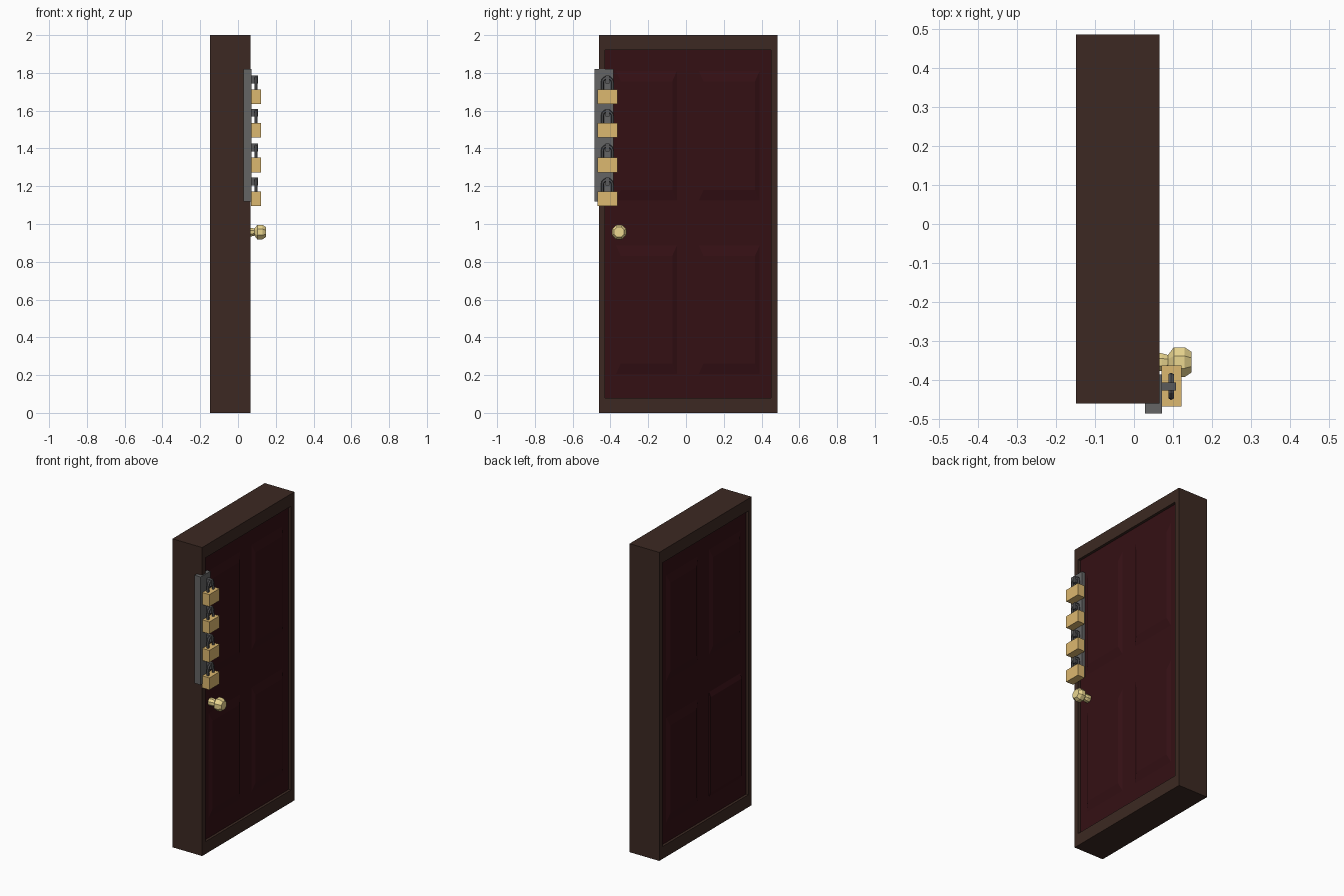
import bpy, bmesh, math
from mathutils import Vector

if "Cube" in bpy.data.objects:
    bpy.data.objects.remove(bpy.data.objects["Cube"])


def material(name, rgb):
    m = bpy.data.materials.new(name)
    m.diffuse_color = (*rgb, 1)
    m.use_nodes = True
    m.node_tree.nodes["Principled BSDF"].inputs["Base Color"].default_value = m.diffuse_color
    return m


FRAME = material("dark_wood", (0.045, 0.022, 0.016))
DOOR = material("maroon_paint", (0.034, 0.005, 0.007))
STEEL = material("steel", (0.13, 0.13, 0.13))
DARK = material("dark_steel", (0.1, 0.1, 0.105))
BRASS = material("brass", (0.72, 0.48, 0.16))
GOLD = material("pale_gold", (0.83, 0.68, 0.28))


def finish(name, bm, mat):
    bmesh.ops.recalc_face_normals(bm, faces=bm.faces[:])
    me = bpy.data.meshes.new(name)
    bm.to_mesh(me)
    bm.free()
    me.materials.append(mat)
    ob = bpy.data.objects.new(name, me)
    bpy.context.collection.objects.link(ob)
    return ob


def box(name, lo, hi, mat):
    bm = bmesh.new()
    bmesh.ops.create_cube(bm, size=1)
    for v in bm.verts:
        v.co = Vector([lo[i] + (v.co[i] + 0.5) * (hi[i] - lo[i]) for i in range(3)])
    return finish(name, bm, mat)


def loft(name, rings, mat):
    """Skin a list of closed rings and cap both ends."""
    bm = bmesh.new()
    loops = [[bm.verts.new(p) for p in r] for r in rings]
    n = len(loops[0])
    for a, b in zip(loops, loops[1:]):
        for i in range(n):
            j = (i + 1) % n
            bm.faces.new((a[i], a[j], b[j], b[i]))
    bm.faces.new(loops[0])
    bm.faces.new(loops[-1])
    return finish(name, bm, mat)


# Door frame: rectangular ring with an open centre
X0, X1 = -0.148, 0.065
outer = [(-0.46, 0), (0.485, 0), (0.485, 2), (-0.46, 2)]
inner = [(-0.428, 0.08), (0.45, 0.08), (0.45, 1.92), (-0.428, 1.92)]
bm = bmesh.new()
rings = [[bm.verts.new((x, *p)) for p in prof]
         for x, prof in ((X0, outer), (X1, outer), (X1, inner), (X0, inner))]
for k in range(4):
    a, b = rings[k], rings[(k + 1) % 4]
    for i in range(4):
        j = (i + 1) % 4
        bm.faces.new((a[i], a[j], b[j], b[i]))
finish("door_frame", bm, FRAME)

# Door slab: gridded faces with four raised, bevelled panels on each side
ys = [-0.428, -0.37, -0.048, 0.068, 0.39, 0.45]
zs = [0.08, 0.207, 0.886, 1.125, 1.81, 1.92]
bm = bmesh.new()
panels = []
for x, side in ((-0.131, -1), (0.048, 1)):
    grid = [[bm.verts.new((x, y, z)) for z in zs] for y in ys]
    for i in range(5):
        for j in range(5):
            q = [grid[i][j], grid[i + 1][j], grid[i + 1][j + 1], grid[i][j + 1]]
            f = bm.faces.new(q if side > 0 else q[::-1])
            if i % 2 and j % 2:
                panels.append((f, side))
for f, side in panels:
    bmesh.ops.inset_individual(bm, faces=[f], thickness=0.035)
    c = f.calc_center_median()
    for v in f.verts:
        v.co.x += side * 0.012
        v.co.z -= math.copysign(0.03, v.co.z - c.z)
bmesh.ops.bridge_loops(bm, edges=[e for e in bm.edges if e.is_boundary])
finish("door_slab", bm, DOOR)

# Knob: octagonal turned profile along x
profile = [(0.04, 0.025), (0.07, 0.025), (0.087, 0.02), (0.102, 0.041),
           (0.13, 0.041), (0.147, 0.029)]
angles = [math.radians(22.5 + 45 * k) for k in range(8)]
loft("door_knob", [[(x, -0.354 + r * math.cos(a), 0.957 + r * math.sin(a))
                    for a in angles] for x, r in profile], GOLD)

# Hasp plate on the frame edge
box("hasp_plate", (0.028, -0.485, 1.12), (0.072, -0.385, 1.82), STEEL)

# Padlocks: staple, arched shackle and brass body
YC, XC = -0.416, 0.095
for n, top in enumerate((1.713, 1.536, 1.351, 1.173), 1):
    box(f"padlock_body_{n}", (0.07, -0.468, top - 0.078), (0.122, -0.363, top), BRASS)
    box(f"staple_{n}", (0.06, YC - 0.01, top + 0.032),
        (0.107, YC + 0.01, top + 0.074), DARK)
    R, t = 0.027, 0.008
    path = [(R, -0.01, 0)]
    path += [(R * math.cos(a), 0.036 + R * math.sin(a), a)
             for a in (math.pi * k / 6 for k in range(7))]
    path += [(-R, -0.01, math.pi)]
    loft(f"shackle_{n}",
         [[(XC + t * math.sin(b), YC + y + t * math.cos(b) * math.cos(a),
            top + z + t * math.cos(b) * math.sin(a))
           for b in (math.pi / 3 * k for k in range(6))] for y, z, a in path], DARK)
